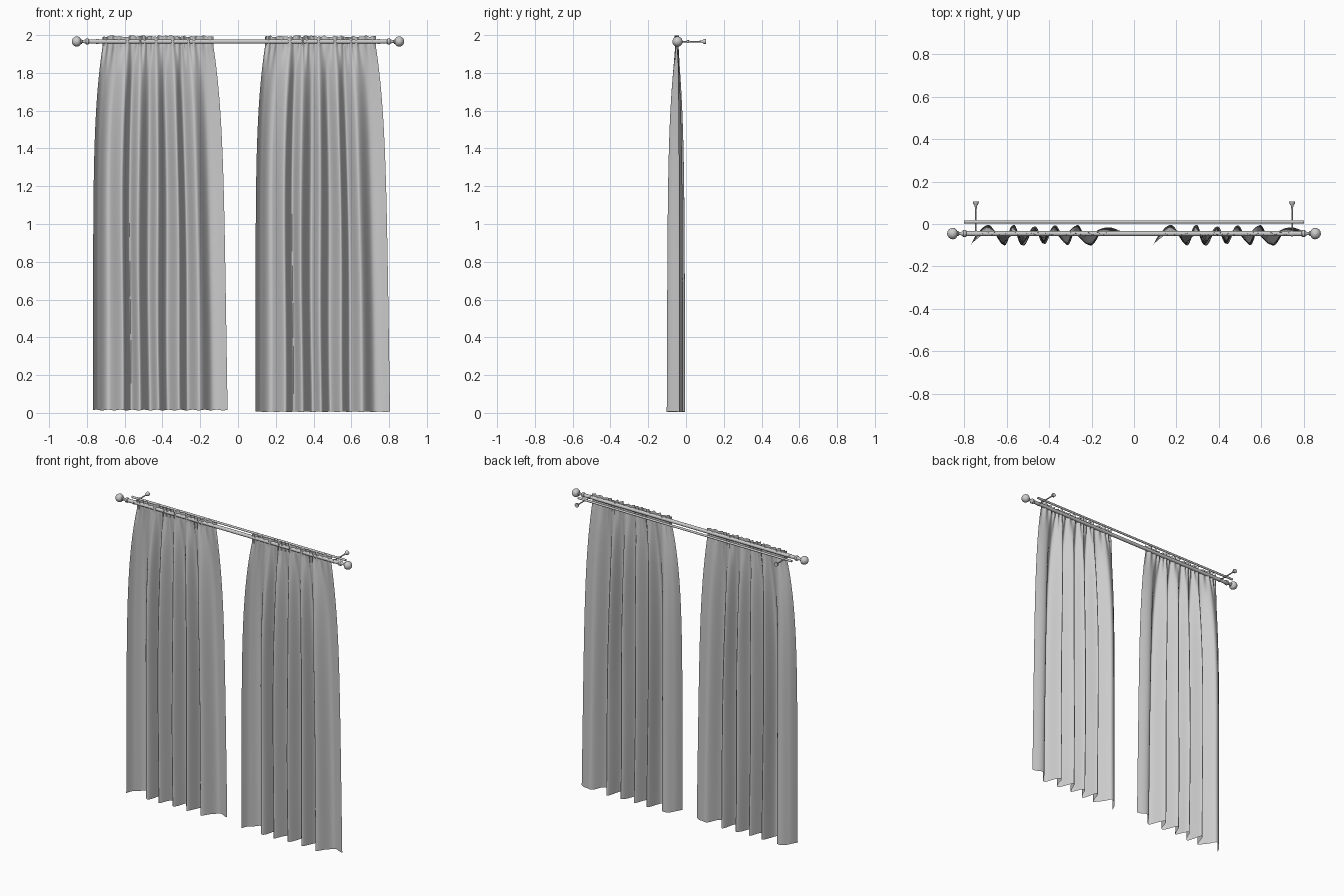
import bpy, bmesh, math, random
from mathutils import Vector, Matrix

if "Cube" in bpy.data.objects:
    bpy.data.objects.remove(bpy.data.objects["Cube"])

random.seed(4)
ROD_Y, ROD_Z = -0.045, 1.966


def finish(name, bm, angle=40):
    me = bpy.data.meshes.new(name)
    bm.to_mesh(me)
    bm.free()
    ob = bpy.data.objects.new(name, me)
    bpy.context.collection.objects.link(ob)
    bpy.ops.object.select_all(action='DESELECT')
    ob.select_set(True)
    bpy.context.view_layer.objects.active = ob
    bpy.ops.object.shade_smooth_by_angle(angle=math.radians(angle))
    return ob


def lathe(name, profile, origin, axis, n=24):
    """Revolve (distance, radius) pairs around an axis through origin."""
    bm = bmesh.new()
    rot = Vector((0, 0, 1)).rotation_difference(Vector(axis)).to_matrix()
    rings = []
    for d, r in profile:
        rings.append([bm.verts.new(Vector(origin) + rot @ Vector(
            (r * math.cos(2 * math.pi * i / n), r * math.sin(2 * math.pi * i / n), d)))
            for i in range(n)])
    for a, b in zip(rings, rings[1:]):
        for i in range(n):
            bm.faces.new((a[i], a[(i + 1) % n], b[(i + 1) % n], b[i]))
    bm.faces.new(rings[0][::-1])
    bm.faces.new(rings[-1])
    return finish(name, bm)


def catmull(pts, t):
    k = min(int(t), len(pts) - 2)
    f = t - k
    p = [Vector(pts[min(max(k + j, 0), len(pts) - 1)]) for j in (-1, 0, 1, 2)]
    return 0.5 * (2 * p[1] + (p[2] - p[0]) * f + (2 * p[0] - 5 * p[1] + 4 * p[2] - p[3]) * f * f
                  + (3 * p[1] - p[0] - 3 * p[2] + p[3]) * f ** 3)


# Fold line of a curtain at its hem (x, y)
FOLDS = [(-.767, -.098), (-.738, -.045), (-.68, -.006), (-.61, -.101), (-.565, -.004),
         (-.52, -.102), (-.465, -.012), (-.42, -.094), (-.37, -.006), (-.312, -.1),
         (-.265, -.004), (-.205, -.102), (-.135, -.018), (-.055, -.036)]


def curtain(name, shift, bottom):
    bm = bmesh.new()
    cols = 230
    # Hem to rod, then the ruffled heading above it
    heights = [bottom + (1.94 - bottom) * (1 - (1 - i / 50) ** 1.4) for i in range(51)]
    heights += [1.95, 1.96, 1.97, 1.98, 1.988, 1.994]
    jag = [random.uniform(-.005, .005) for _ in range(cols // 4 + 2)]
    rows = []
    for z in heights:
        h = min(z / 1.94, 1)
        left = -.767 + .05 * h ** 6
        right = -.055 - .03 * h - .045 * h ** 6
        amp = 1 - .15 * h - .75 * h ** 6
        gather = max(0, (z - 1.75) / .244) ** 2
        row = []
        for c in range(cols + 1):
            p = catmull(FOLDS, c / cols * (len(FOLDS) - 1))
            u = (p.x + .767) / .712
            sway = .006 * math.sin(9 * u + 2.2 * z) * math.sin(math.pi * h) * math.sin(math.pi * u)
            x = left + (right - left) * u + sway
            y = -.048 + (p.y + .048) * amp
            y += gather * .007 * math.sin(110 * u + 2 * math.sin(17 * u))
            dz = 0
            if z > 1.975:
                j, f = divmod(c / 4, 1)
                dz = (jag[int(j)] * (1 - f) + jag[int(j) + 1] * f) * (z - 1.975) / .019
            elif z == heights[0]:
                dz = .002 * math.sin(70 * u)
            row.append(bm.verts.new((x + shift, y, z + dz)))
        rows.append(row)
    for a, b in zip(rows, rows[1:]):
        for i in range(cols):
            bm.faces.new((a[i], a[i + 1], b[i + 1], b[i]))
    return finish(name, bm, 80)


curtain("left_curtain", 0, .015)
curtain("right_curtain", .86, .006)

# Front and back rods
lathe("front_rod", [(-.8, .0115), (.8, .0115)], (0, ROD_Y, ROD_Z), (1, 0, 0))
lathe("back_rod", [(-.8, .007), (.8, .007)], (0, .01, ROD_Z), (1, 0, 0))

# Turned finial: collar, neck and egg-shaped knob
finial = [(-.012, .0125), (-.008, .016), (.004, .016), (.008, .012), (.014, .008), (.024, .007),
          (.027, .012), (.031, .012)]
finial += [(.055 - .025 * math.cos(a), .027 * math.sin(a) * (1 + .08 * math.cos(a)))
           for a in [math.pi * (.14 + .84 * i / 12) for i in range(13)]]
# Bracket: slim arm flaring into a wall plate
arm = [(-.012, .004), (.115, .004), (.132, .006), (.14, .013), (.15, .014)]
for side, s in (("left", -1), ("right", 1)):
    lathe(side + "_finial", finial, (s * .8, ROD_Y, ROD_Z), (s, 0, 0))
    lathe(side + "_bracket_arm", arm, (s * .745, ROD_Y, ROD_Z), (0, 1, 0), 16)
    lathe(side + "_bracket_ring", [(-.005, .0135), (.005, .0135)],
          (s * .745, ROD_Y, ROD_Z), (1, 0, 0))
    lathe(side + "_back_rod_ring", [(-.005, .0088), (.005, .0088)],
          (s * .745, .01, ROD_Z), (1, 0, 0))
